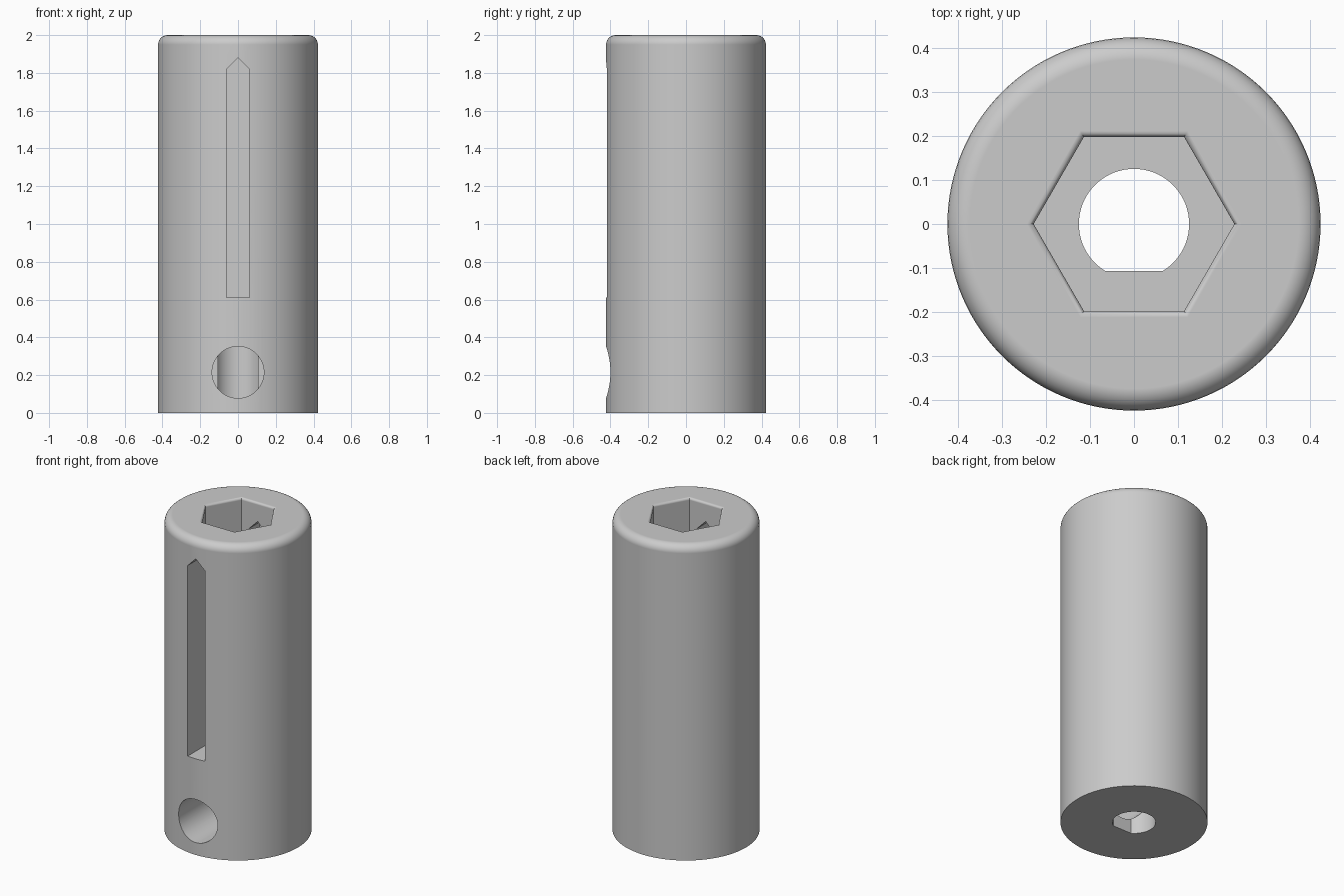
import bpy
import bmesh
from math import sin, cos, pi, radians, sqrt, asin
from mathutils import Vector

if "Cube" in bpy.data.objects:
    bpy.data.objects.remove(bpy.data.objects["Cube"], do_unlink=True)

grey = bpy.data.materials.new("plain grey")
grey.use_nodes = True
COLOUR = (0.6, 0.6, 0.6, 1)
grey.diffuse_color = COLOUR
grey.node_tree.nodes["Principled BSDF"].inputs["Base Color"].default_value = COLOUR

HEIGHT, RADIUS = 2.0, 0.423
HEX_APOTHEM, HEX_FLOOR = 0.197, 0.6
BORE_RADIUS, BORE_FLAT = 0.125, -0.106


def loft(name, rings):
    """Closed solid skinned through rings with equal point counts."""
    bm = bmesh.new()
    loops = [[bm.verts.new(p) for p in ring] for ring in rings]
    n = len(loops[0])
    for a, b in zip(loops, loops[1:]):
        for i in range(n):
            j = (i + 1) % n
            bm.faces.new((a[i], a[j], b[j], b[i]))
    bm.faces.new(loops[0])
    bm.faces.new(loops[-1])
    bmesh.ops.recalc_face_normals(bm, faces=bm.faces)
    mesh = bpy.data.meshes.new(name)
    bm.to_mesh(mesh)
    bm.free()
    mesh.materials.append(grey)
    obj = bpy.data.objects.new(name, mesh)
    bpy.context.collection.objects.link(obj)
    return obj


def polygon(radius, z, sides):
    return [Vector((radius * cos(2 * pi * i / sides), radius * sin(2 * pi * i / sides), z))
            for i in range(sides)]


def along_y(outline, y0, y1):
    return [[(x, y, z) for x, z in outline] for y in (y0, y1)]


# Round body with a rounded top rim
fillet = 0.05
steps = [radians(15 * k) for k in range(7)]
rings = [polygon(RADIUS, 0, 128)]
rings += [polygon(RADIUS - fillet * (1 - cos(t)), HEIGHT - fillet * (1 - sin(t)), 128)
          for t in steps]
body = loft("socket_body", rings)

# Hexagonal pocket with a softly rounded mouth
lip = 0.014
to_corner = 2 / sqrt(3)
rings = [polygon(HEX_APOTHEM * to_corner, HEX_FLOOR, 6)]
rings += [polygon((HEX_APOTHEM + lip * (1 - cos(t))) * to_corner, HEIGHT - lip * (1 - sin(t)), 6)
          for t in steps]
rings.append(polygon((HEX_APOTHEM + lip) * to_corner, HEIGHT + 0.1, 6))
hex_cutter = loft("hex_pocket_cutter", rings)

# D-shaped bore through the base
start = asin(BORE_FLAT / BORE_RADIUS)
sweep = pi - 2 * start
arc = [start + sweep * i / 56 for i in range(57)]
bore_cutter = loft("bore_cutter", [[(BORE_RADIUS * cos(a), BORE_RADIUS * sin(a), z) for a in arc]
                                   for z in (-0.1, HEX_FLOOR + 0.1)])

# Pointed slot in the front wall, continuing as a groove in the rear pocket wall
slot = [(-0.06, 0.61), (0.06, 0.61), (0.06, 1.82), (0, 1.88), (-0.06, 1.82)]
slot_cutter = loft("slot_cutter", along_y(slot, -0.6, 0.3))

# Round screw hole from the front into the bore
circle = [(p.x, p.y + 0.215) for p in polygon(0.137, 0, 64)]
screw_cutter = loft("screw_hole_cutter", along_y(circle, -0.6, -0.066))

# Cut all openings
bpy.context.view_layer.objects.active = body
body.select_set(True)
for cutter in (hex_cutter, bore_cutter, slot_cutter, screw_cutter):
    mod = body.modifiers.new(cutter.name, "BOOLEAN")
    mod.operation = "DIFFERENCE"
    mod.solver = "EXACT"
    mod.object = cutter
    bpy.ops.object.modifier_apply(modifier=mod.name)
    bpy.data.objects.remove(cutter, do_unlink=True)

# Smooth curved walls, keep cut edges crisp
bpy.ops.object.shade_smooth_by_angle(angle=radians(30))
weighted = body.modifiers.new("weighted_normals", "WEIGHTED_NORMAL")
weighted.keep_sharp = True
